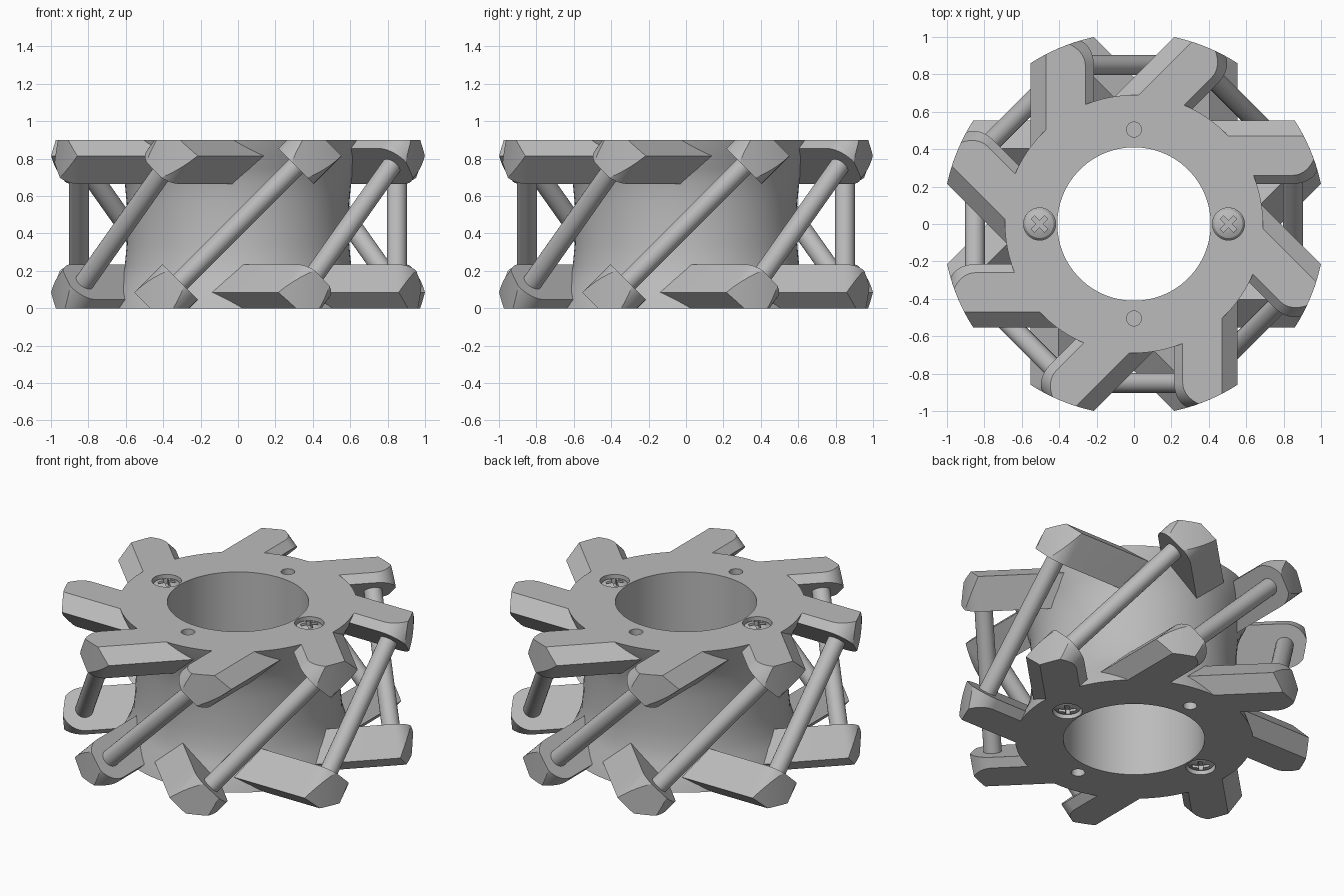
import bpy, bmesh, math
from mathutils import Matrix, Vector

if "Cube" in bpy.data.objects:
    bpy.data.objects.remove(bpy.data.objects["Cube"])

H = 0.9            # wheel height
ROD_Y = 0.85       # rod distance from the wheel axis
TIP = 0.134        # arm half width and tip radius
ENVELOPE = 1.022   # outer limit of the arms
BOLT = 0.505       # bolt circle radius

grey = bpy.data.materials.new("grey_metal")
grey.use_nodes = True
colour = (0.5, 0.5, 0.5, 1)
grey.diffuse_color = colour
grey.node_tree.nodes["Principled BSDF"].inputs["Base Color"].default_value = colour

# Half turn that carries the top side onto the bottom side
FLIP = (Matrix.Translation((0, 0, H / 2)) @ Matrix.Rotation(math.pi, 4, 'Y')
        @ Matrix.Translation((0, 0, -H / 2)))


def turn(angle):
    return Matrix.Rotation(math.radians(angle), 4, 'Z')


def make_object(name, bm):
    bmesh.ops.recalc_face_normals(bm, faces=bm.faces[:])
    mesh = bpy.data.meshes.new(name)
    bm.to_mesh(mesh)
    bm.free()
    mesh.materials.append(grey)
    ob = bpy.data.objects.new(name, mesh)
    bpy.context.collection.objects.link(ob)
    return ob


def select_only(ob):
    bpy.ops.object.select_all(action='DESELECT')
    ob.select_set(True)
    bpy.context.view_layer.objects.active = ob


def smooth(ob, angle=30):
    select_only(ob)
    bpy.ops.object.shade_smooth_by_angle(angle=math.radians(angle))


def copy_of(ob, name, matrix):
    new = bpy.data.objects.new(name, ob.data)
    new.matrix_world = matrix
    bpy.context.collection.objects.link(new)
    return new


def cut(ob, bm):
    cutter = make_object("cutter", bm)
    cutter.hide_render = True
    mod = ob.modifiers.new("cut", 'BOOLEAN')
    mod.operation, mod.solver, mod.object = 'DIFFERENCE', 'EXACT', cutter
    select_only(ob)
    bpy.ops.object.modifier_apply(modifier=mod.name)
    bpy.data.objects.remove(cutter)


def lathe(profile, segments, closed):
    """Spin (radius, height) points about the z axis."""
    bm = bmesh.new()
    verts = [bm.verts.new((r, 0, z)) for r, z in profile]
    pairs = list(zip(verts, verts[1:] + verts[:1]))
    edges = [bm.edges.new(p) for p in (pairs if closed else pairs[:-1])]
    bmesh.ops.spin(bm, geom=verts + edges, axis=(0, 0, 1), cent=(0, 0, 0),
                   angle=math.tau, steps=segments, use_merge=False)
    bmesh.ops.remove_doubles(bm, verts=bm.verts[:], dist=0.0001)
    return bm


def slice_off(bm, point, normal):
    """Cut away everything beyond a plane and close the gap."""
    result = bmesh.ops.bisect_plane(
        bm, geom=bm.verts[:] + bm.edges[:] + bm.faces[:], dist=0.00001,
        plane_co=point, plane_no=normal, clear_outer=True)
    edges = [e for e in result["geom_cut"]
             if isinstance(e, bmesh.types.BMEdge) and e.is_boundary]
    if edges:
        bmesh.ops.edgeloop_fill(bm, edges=edges)


# Hub: waisted drum with a wide bore
half = [(0.69, 0), (0.663, 0.08), (0.63, 0.15), (0.605, 0.23), (0.595, 0.34)]
outer = half + [(0.592, H / 2)] + [(r, H - z) for r, z in reversed(half)]
hub = make_object("hub", lathe([(0.41, 0)] + outer + [(0.41, H)], 96, True))

# Blind bolt holes and screw pockets in both faces
bm = bmesh.new()
for i in range(4):
    radius = 0.086 if i % 2 == 0 else 0.04
    for z in (0, H):
        place = turn(90 * i) @ Matrix.Translation((BOLT, 0, z))
        bmesh.ops.create_cone(bm, cap_ends=True, segments=32, radius1=radius,
                              radius2=radius, depth=0.16, matrix=place)
cut(hub, bm)
smooth(hub)

# Screws: low domed heads with a cross slot
screw = make_object("screw", lathe(
    [(0, 0.8), (0.086, 0.8), (0.086, 0.865), (0.075, 0.88), (0.05, 0.89),
     (0.025, 0.895), (0, 0.897)], 32, False))
for angle in (45, 135):
    bm = bmesh.new()
    bmesh.ops.create_cube(bm, size=1, matrix=turn(angle)
                          @ Matrix.Translation((0, 0, H))
                          @ Matrix.Diagonal((0.1, 0.026, 0.08, 1)))
    cut(screw, bm)
smooth(screw)
for side, flip in (("top", Matrix()), ("bottom", FLIP)):
    for hand, x in (("left", BOLT), ("right", -BOLT)):
        copy_of(screw, f"{side}_screw_{hand}",
                flip @ Matrix.Translation((x, 0, 0)))
bpy.data.objects.remove(screw)

# Arm: round-ended slab square to the slanted rod, trimmed to the wheel outline
along = Vector((1, 0, 1)).normalized()
across = Vector((-1, 0, 1)).normalized()
centre = Vector((0, 0, H / 2))
outline = [(-TIP, -0.1)]
for i in range(25):
    a = math.pi * i / 24
    outline.append((-TIP * math.cos(a), -ROD_Y - TIP * math.sin(a)))
outline.append((TIP, -0.1))
bm = bmesh.new()
face = bm.faces.new([bm.verts.new(centre + along * 0.438 + across * w
                                  + Vector((0, y, 0))) for w, y in outline])
extruded = bmesh.ops.extrude_face_region(bm, geom=[face], use_keep_orig=True)
bmesh.ops.translate(bm, vec=along * 0.212,
                    verts=[v for v in extruded["geom"]
                           if isinstance(v, bmesh.types.BMVert)])
slice_off(bm, (0, 0, H), (0, 0, 1))
inward = Vector((-0.64, 0.768, 0))
slice_off(bm, -inward * 0.6, inward)
for i in range(10):
    a = math.radians(10 + 2.6 * i)
    normal = Vector((math.sin(a), -math.cos(a), 0))
    slice_off(bm, normal * ENVELOPE, normal)
arm = make_object("arm", bm)
smooth(arm, 20)

# Rod: slanted pin joining a bottom arm to a top arm
bm = bmesh.new()
bmesh.ops.create_cone(bm, cap_ends=True, segments=24, radius1=0.053,
                      radius2=0.053, depth=1.0,
                      matrix=Matrix.Translation((0, -ROD_Y, H / 2))
                      @ Matrix.Rotation(math.pi / 4, 4, 'Y'))
rod = make_object("rod", bm)
smooth(rod)

# Eight sets around the wheel
for i in range(8):
    spin = turn(45 * i)
    copy_of(arm, f"top_arm_{i + 1}", spin)
    copy_of(arm, f"bottom_arm_{i + 1}", spin @ FLIP)
    copy_of(rod, f"roller_rod_{i + 1}", spin)
bpy.data.objects.remove(arm)
bpy.data.objects.remove(rod)
